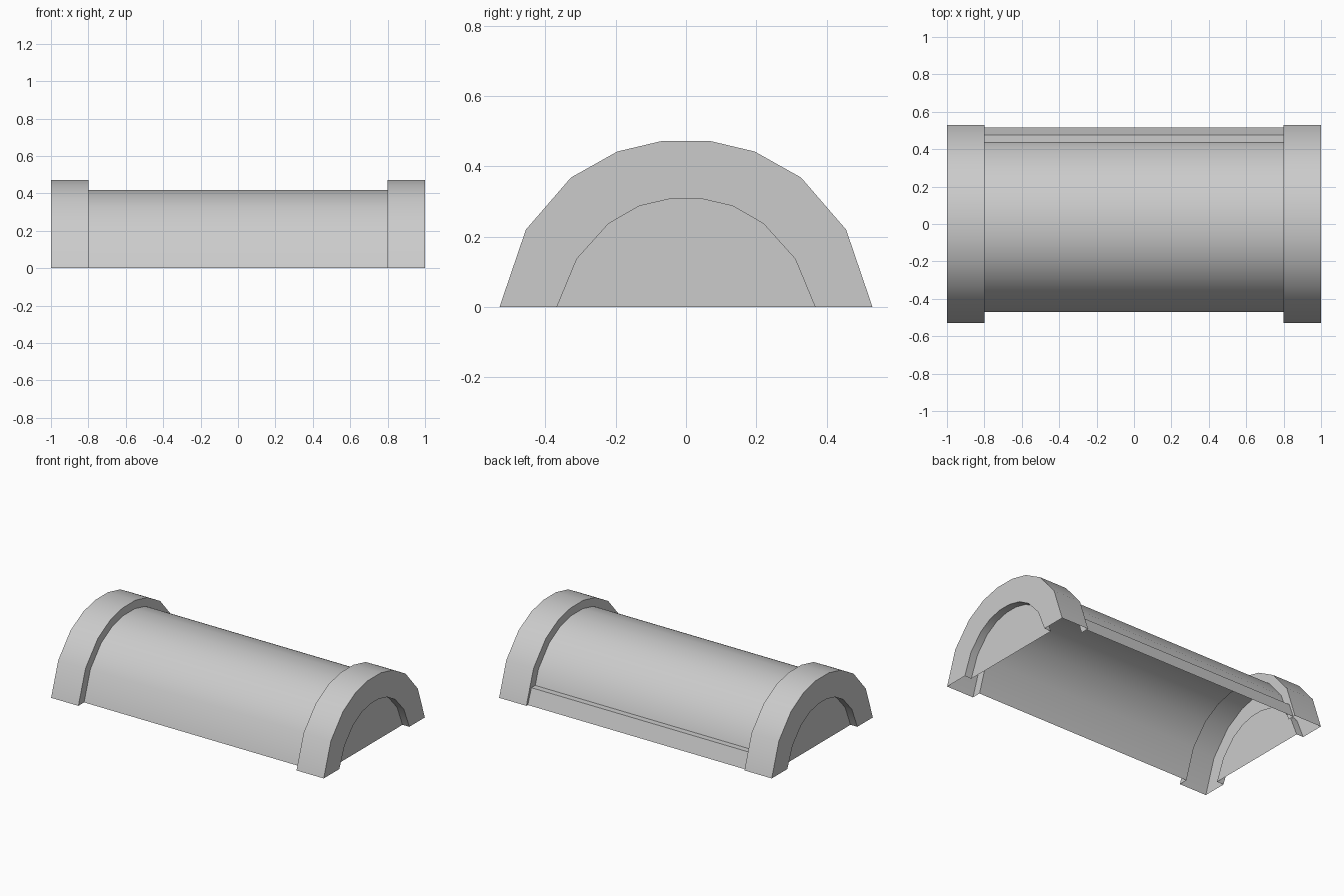
import bpy
import bmesh
import math

if "Cube" in bpy.data.objects:
    bpy.data.objects.remove(bpy.data.objects["Cube"])


def arch(half):
    """Half profile (y, z) from the foot to the crown -> full arch, -y to +y."""
    return [(-y, z) for y, z in half] + [(y, z) for y, z in reversed(half)]


def loft(name, sections, cap_end=False):
    """Skin a list of (x, profile) sections that share a point count."""
    bm = bmesh.new()
    rings = [[bm.verts.new((x, y, z)) for y, z in prof] for x, prof in sections]
    for a, b in zip(rings, rings[1:]):
        for i in range(len(a) - 1):
            bm.faces.new((a[i], b[i], b[i + 1], a[i + 1]))
    if cap_end:
        bm.faces.new(list(reversed(rings[-1])))
    mesh = bpy.data.meshes.new(name)
    bm.to_mesh(mesh)
    bm.free()
    obj = bpy.data.objects.new(name, mesh)
    bpy.context.collection.objects.link(obj)
    bpy.ops.object.select_all(action='DESELECT')
    obj.select_set(True)
    bpy.context.view_layer.objects.active = obj
    bpy.ops.object.shade_smooth_by_angle(angle=math.radians(30))
    return obj


outer = arch([(0.53, 0), (0.455, 0.22), (0.327, 0.368), (0.195, 0.442), (0.068, 0.472)])
inner = arch([(0.367, 0), (0.31, 0.137), (0.22, 0.237), (0.133, 0.287), (0.043, 0.308)])
barrel = [(y * 0.887, z * 0.887) for y, z in outer]

# Half-barrel body, open below, with a raised ledge along the back foot
ledge = [(0.437, 0.1), (0.477, 0.1), (0.515, 0)]
body_profile = barrel[:-1] + ledge
loft("barrel_body", [(-0.8, body_profile), (0.8, body_profile)])

# Flanged end with a recessed end panel, mirrored to the other side
end = loft("flanged_ends", [(0.8, barrel), (0.8, outer), (1.0, outer),
                            (1.0, inner), (0.95, inner)], cap_end=True)
mirror = end.modifiers.new("Mirror", 'MIRROR')
mirror.use_axis = (True, False, False)
mirror.use_mirror_merge = False
